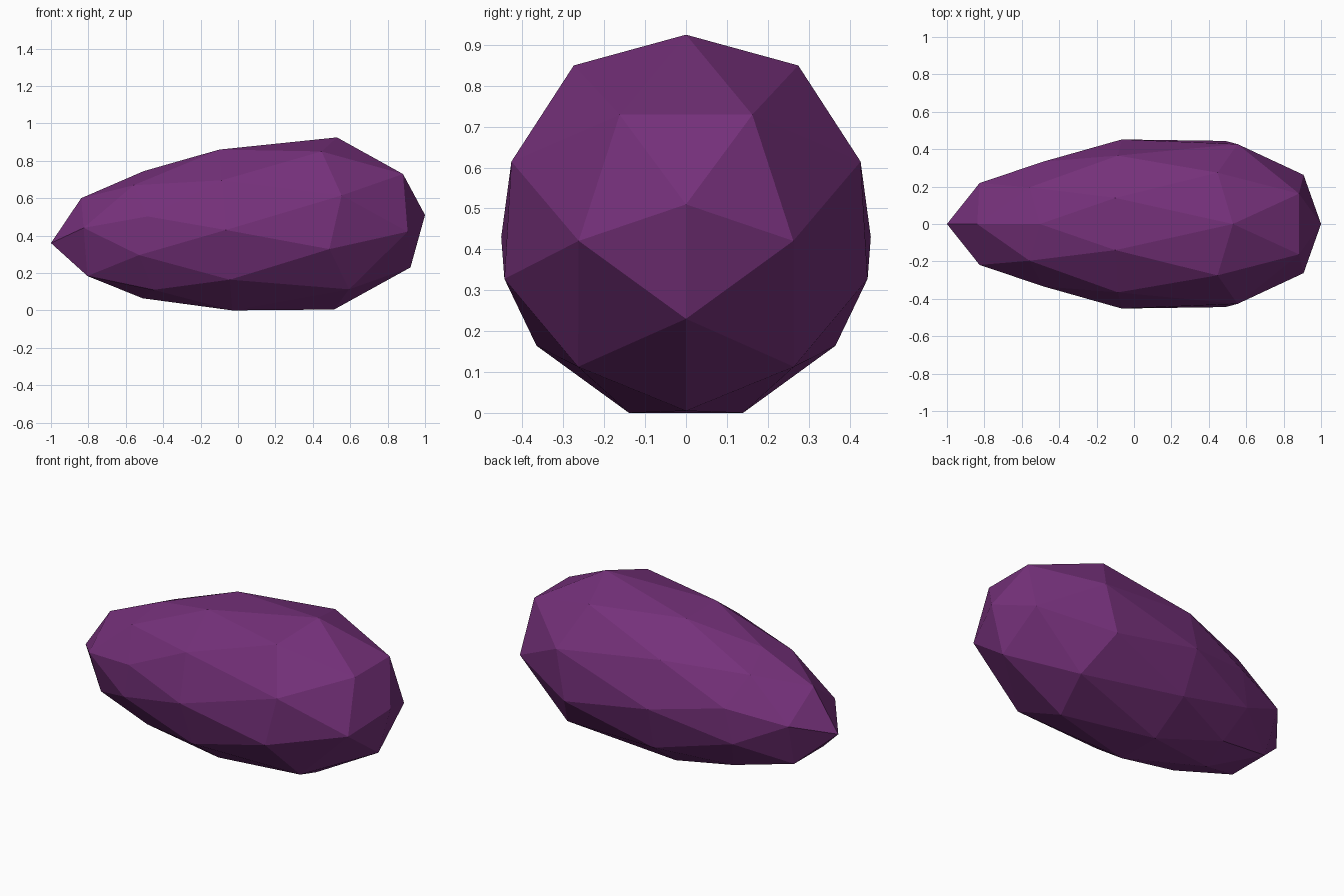
import bpy, bmesh, math

if "Cube" in bpy.data.objects:
    bpy.data.objects.remove(bpy.data.objects["Cube"])

# Rings along the body: unit-sphere height, x, centre z, radius
RINGS = [
    (1.0, 1.0, 0.51, 0.0),
    (0.851, 0.90, 0.506, 0.276),
    (0.526, 0.565, 0.476, 0.449),
    (0.447, 0.477, 0.472, 0.467),
    (0.0, -0.065, 0.43, 0.452),
    (-0.447, -0.475, 0.394, 0.351),
    (-0.526, -0.537, 0.399, 0.334),
    (-0.851, -0.82, 0.37, 0.23),
    (-1.0, -1.0, 0.36, 0.0),
]
TILT = -0.08  # rings lean slightly backwards with height

# Low-poly tapered body, reshaped ring by ring from an icosphere
bm = bmesh.new()
bmesh.ops.create_icosphere(bm, subdivisions=2, radius=1.0)
for v in bm.verts:
    h = -v.co.z
    angle = math.atan2(v.co.y, v.co.x)
    _, x, zc, r = min(RINGS, key=lambda ring: abs(ring[0] - h))
    dz = r * math.cos(angle)
    v.co = (x + TILT * dz, r * math.sin(angle), zc + dz)
bmesh.ops.recalc_face_normals(bm, faces=bm.faces)

mesh = bpy.data.meshes.new("eggplant_body")
bm.to_mesh(mesh)
bm.free()
body = bpy.data.objects.new("eggplant_body", mesh)
bpy.context.collection.objects.link(body)

# Purple skin
skin = bpy.data.materials.new("purple_skin")
skin.diffuse_color = (0.178, 0.030, 0.195, 1.0)
skin.use_nodes = True
skin.node_tree.nodes["Principled BSDF"].inputs["Base Color"].default_value = skin.diffuse_color
mesh.materials.append(skin)
